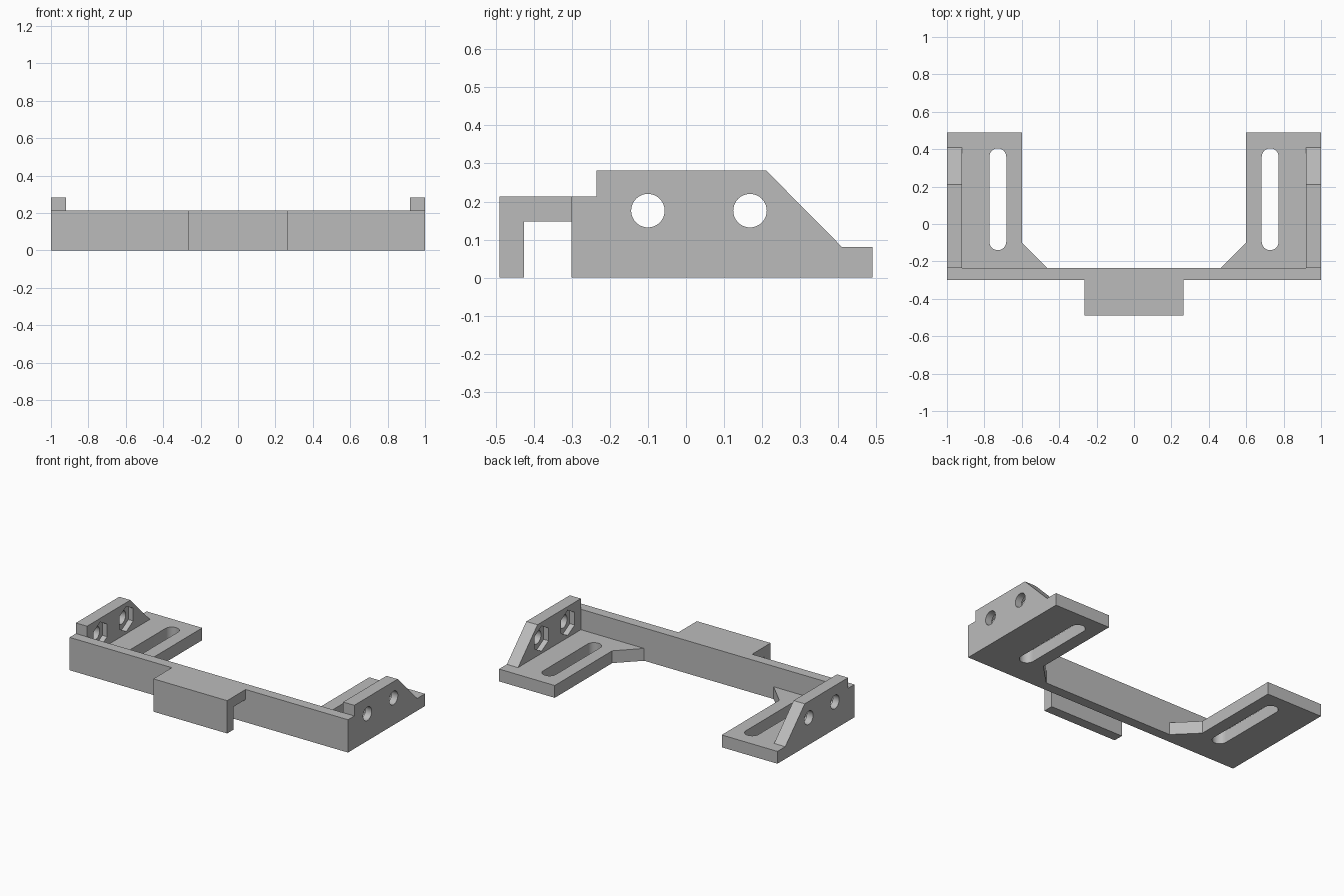
import bpy, bmesh, math
from mathutils import Vector

old = bpy.data.objects.get("Cube")
if old:
    bpy.data.objects.remove(old, do_unlink=True)

grey = bpy.data.materials.new("mid_grey")
grey.use_nodes = True
grey.diffuse_color = (0.5, 0.5, 0.5, 1)
grey.node_tree.nodes["Principled BSDF"].inputs["Base Color"].default_value = (0.5, 0.5, 0.5, 1)


def prism(name, outline, axis, low, high):
    """Extrude an outline: (x, y) along z, or (y, z) along x."""
    bm = bmesh.new()
    place = (lambda a, b: (a, b, low)) if axis == "z" else (lambda a, b: (low, a, b))
    face = bm.faces.new([bm.verts.new(place(a, b)) for a, b in outline])
    geom = bmesh.ops.extrude_face_region(bm, geom=[face])["geom"]
    shift = Vector((0, 0, high - low)) if axis == "z" else Vector((high - low, 0, 0))
    bmesh.ops.translate(bm, vec=shift, verts=[g for g in geom if isinstance(g, bmesh.types.BMVert)])
    bmesh.ops.recalc_face_normals(bm, faces=bm.faces)
    mesh = bpy.data.meshes.new(name)
    bm.to_mesh(mesh)
    bm.free()
    mesh.materials.append(grey)
    obj = bpy.data.objects.new(name, mesh)
    bpy.context.collection.objects.link(obj)
    return obj


def arc(cx, cy, r, n, start=0, sweep=math.tau):
    """Points around a centre; a partial sweep includes both ends."""
    steps = n if sweep == math.tau else n - 1
    return [(cx + r * math.cos(start + sweep * i / steps),
             cy + r * math.sin(start + sweep * i / steps)) for i in range(n)]


def combine(body, other, operation):
    bpy.context.view_layer.objects.active = body
    mod = body.modifiers.new(operation.lower(), "BOOLEAN")
    mod.operation, mod.solver, mod.object = operation, "EXACT", other
    bpy.ops.object.modifier_apply(modifier=mod.name)
    bpy.data.objects.remove(other, do_unlink=True)


BACK, FRONT, INNER = 0.49, -0.30, -0.235
PLATE, BAR, WALL = 0.08, 0.213, 0.282

# Front crossbar
body = prism("mounting_bracket", [(-1, FRONT), (1, FRONT), (1, INNER), (-1, INNER)], "z", 0, BAR)

# Downturned hook in the middle of the crossbar
hook = prism("hook", [(-0.49, 0), (-0.425, 0), (-0.425, 0.148), (-0.27, 0.148),
                      (-0.27, BAR), (-0.49, BAR)], "x", -0.265, 0.265)
combine(body, hook, "UNION")

for s in (-1, 1):
    # Foot plate with a corner gusset
    plate = [(1, -0.27), (1, BACK), (0.6, BACK), (0.6, -0.1), (0.465, INNER), (0.465, -0.27)]
    combine(body, prism("foot_plate", [(s * x, y) for x, y in plate], "z", 0, PLATE), "UNION")

    # Upright side wall with a sloped back edge
    wall = [(INNER, 0), (INNER, WALL), (0.21, WALL), (0.41, PLATE), (0.41, 0)]
    combine(body, prism("side_wall", wall, "x", s * 0.92, s), "UNION")

    # Adjustment slot in the foot plate
    slot = arc(s * 0.728, 0.36, 0.045, 17, 0, math.pi) + arc(s * 0.728, -0.095, 0.045, 17, math.pi, math.pi)
    combine(body, prism("slot_cutter", slot, "z", -0.1, 0.2), "DIFFERENCE")

    # Bolt holes with hexagonal nut pockets on the inner side
    for y in (-0.1, 0.168):
        combine(body, prism("hole_cutter", arc(y, 0.176, 0.044, 40), "x", s * 0.85, s * 1.1), "DIFFERENCE")
        combine(body, prism("nut_cutter", arc(y, 0.176, 0.082, 6, math.pi / 6), "x", s * 0.88, s * 0.955),
                "DIFFERENCE")

# Merge coplanar faces
bm = bmesh.new()
bm.from_mesh(body.data)
bmesh.ops.remove_doubles(bm, verts=bm.verts, dist=0.0001)
bmesh.ops.dissolve_limit(bm, angle_limit=0.01, verts=bm.verts, edges=bm.edges)
bm.to_mesh(body.data)
bm.free()

# Smooth holes, sharp edges elsewhere
bpy.ops.object.select_all(action="DESELECT")
body.select_set(True)
bpy.context.view_layer.objects.active = body
bpy.ops.object.shade_smooth_by_angle(angle=math.radians(30))
